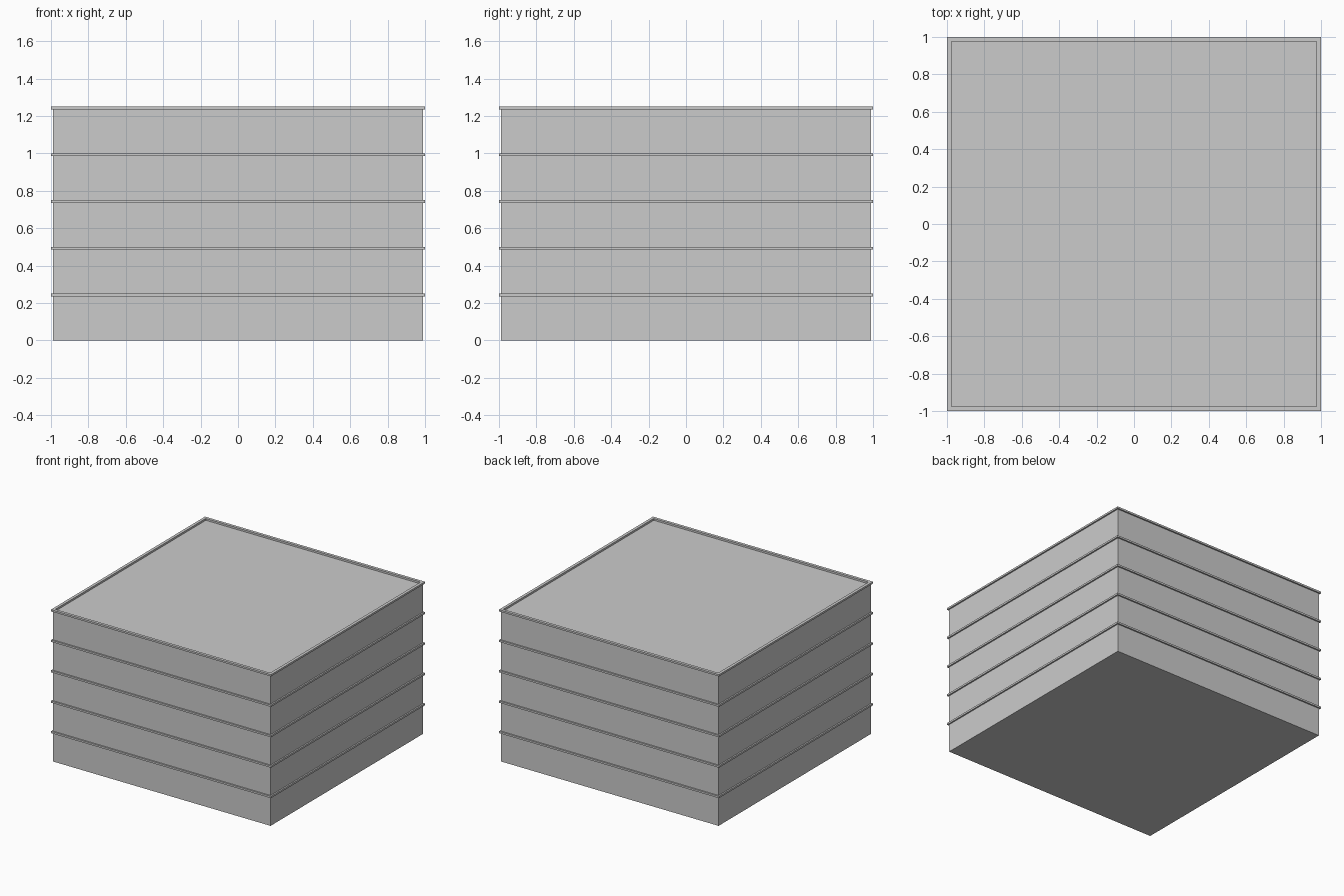
import bpy, bmesh

if "Cube" in bpy.data.objects:
    bpy.data.objects.remove(bpy.data.objects["Cube"])

STOREYS = 5
STOREY_H = 0.25
LEDGE_H = 0.015
WALL, LEDGE, INNER = 0.988, 1.0, 0.976   # half widths


def square_loft(name, rings, closed_loop=False):
    """Skin square rings given as (half width, z); cap the ends or close the loop."""
    bm = bmesh.new()
    loops = [[bm.verts.new((sx * h, sy * h, z))
              for sx, sy in ((-1, -1), (1, -1), (1, 1), (-1, 1))]
             for h, z in rings]
    pairs = list(zip(loops, loops[1:]))
    if closed_loop:
        pairs.append((loops[-1], loops[0]))
    else:
        bm.faces.new(loops[0][::-1])
        bm.faces.new(loops[-1])
    for a, b in pairs:
        for i in range(4):
            j = (i + 1) % 4
            bm.faces.new((a[i], a[j], b[j], b[i]))
    bmesh.ops.recalc_face_normals(bm, faces=bm.faces)
    mesh = bpy.data.meshes.new(name)
    bm.to_mesh(mesh)
    bm.free()
    obj = bpy.data.objects.new(name, mesh)
    bpy.context.collection.objects.link(obj)
    return obj


# Main block: its top is the roof, sunk inside the uppermost ledge
top = STOREYS * STOREY_H
square_loft("wall_block", [(WALL, 0), (WALL, top - LEDGE_H)])

# Thin projecting ledge frame at the top of every storey
for n in range(1, STOREYS + 1):
    z1 = n * STOREY_H
    z0 = z1 - LEDGE_H
    square_loft(f"ledge_{n}",
                [(INNER, z0), (LEDGE, z0), (LEDGE, z1), (INNER, z1)],
                closed_loop=True)
